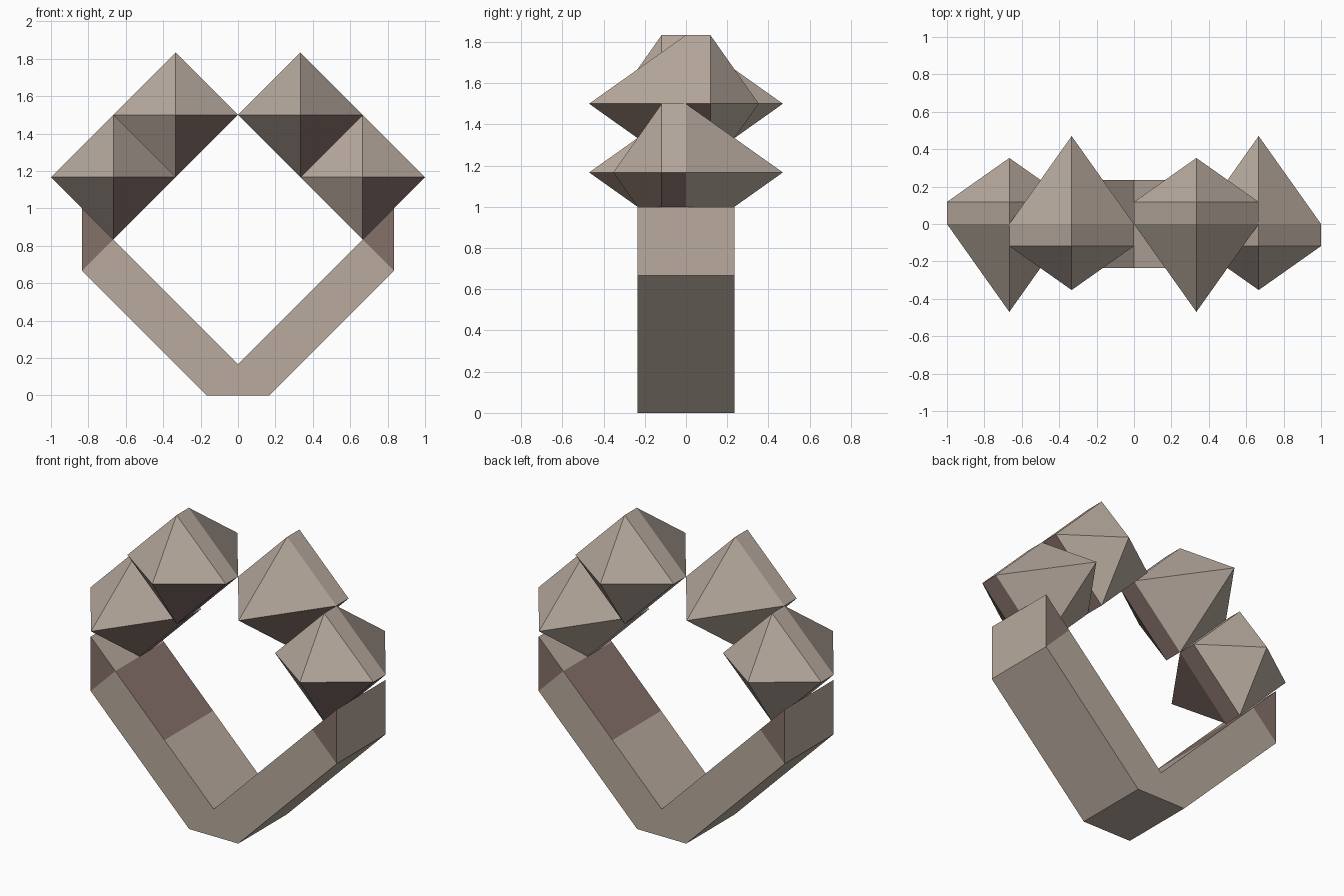
import bpy, bmesh
from mathutils import Vector

if "Cube" in bpy.data.objects:
    bpy.data.objects.remove(bpy.data.objects["Cube"])


def material(name, rgb):
    m = bpy.data.materials.new(name)
    m.diffuse_color = (*rgb, 1)
    m.use_nodes = True
    m.node_tree.nodes["Principled BSDF"].inputs["Base Color"].default_value = m.diffuse_color
    return m


STONE = material("pale stone", (0.479, 0.402, 0.342))
SHADE = material("reddish brown stone", (0.235, 0.165, 0.144))


def finish(bm, name, is_brown):
    """Recalculate normals, colour faces by rule, link the object."""
    bmesh.ops.recalc_face_normals(bm, faces=bm.faces)
    bm.normal_update()
    for f in bm.faces:
        f.material_index = int(is_brown(f.normal, f.calc_center_median()))
    mesh = bpy.data.meshes.new(name)
    bm.to_mesh(mesh)
    bm.free()
    mesh.materials.append(STONE)
    mesh.materials.append(SHADE)
    bpy.context.collection.objects.link(bpy.data.objects.new(name, mesh))


# V-shaped band: front profile extruded along y
S = 1 / 6
half = [(S, 0), (5 * S, 4 * S), (5 * S, 1.0)]
profile = half + [(0, S)] + [(-x, z) for x, z in reversed(half)]
bm = bmesh.new()
face = bm.faces.new([bm.verts.new((x, -0.235, z)) for x, z in profile])
ext = bmesh.ops.extrude_face_region(bm, geom=[face])
bmesh.ops.translate(bm, vec=(0, 0.47, 0),
                    verts=[v for v in ext["geom"] if isinstance(v, bmesh.types.BMVert)])
# cut across both arms so the coloured bands have their own faces
for side in (-1, 1):
    for level in (1.5, 5 / 6):
        bmesh.ops.bisect_plane(bm, geom=bm.verts[:] + bm.edges[:] + bm.faces[:], dist=1e-5,
                               plane_co=(0, 0, level), plane_no=Vector((side, 0, 1)).normalized())


def band_brown(n, c):
    tip_side = abs(n.y) > 0.9 and abs(c.x) + c.z > 1.5
    inner_mid = n.z > 0.5 and abs(n.x) > 0.5 and 1 / 3 < abs(c.x) < 2 / 3
    return tip_side or inner_mid


finish(bm, "v_band", band_brown)


# Gems: square ring prism with a tall and a short pyramid on its ends
def gem(name, cx, cz, flip):
    r = 1 / 3
    bm = bmesh.new()
    ring = [(r, 0), (0, r), (-r, 0), (0, -r)]
    a = [bm.verts.new((cx + x, 0, cz + z)) for x, z in ring]
    b = [bm.verts.new((cx + x, flip * 0.118, cz + z)) for x, z in ring]
    tall = bm.verts.new((cx, flip * -0.47, cz))
    short = bm.verts.new((cx, flip * 0.353, cz))
    for i in range(4):
        j = (i + 1) % 4
        bm.faces.new((a[i], a[j], b[j], b[i]))
        bm.faces.new((a[i], a[j], tall))
        bm.faces.new((b[i], b[j], short))
    # lower right front facets are brown
    finish(bm, name, lambda n, c: n.x > 0.1 and n.z < -0.1 and n.y < 0.1)


gem("lower_left_gem", -2 / 3, 7 / 6, 1)
gem("upper_left_gem", -1 / 3, 1.5, -1)
gem("upper_right_gem", 1 / 3, 1.5, 1)
gem("lower_right_gem", 2 / 3, 7 / 6, -1)
